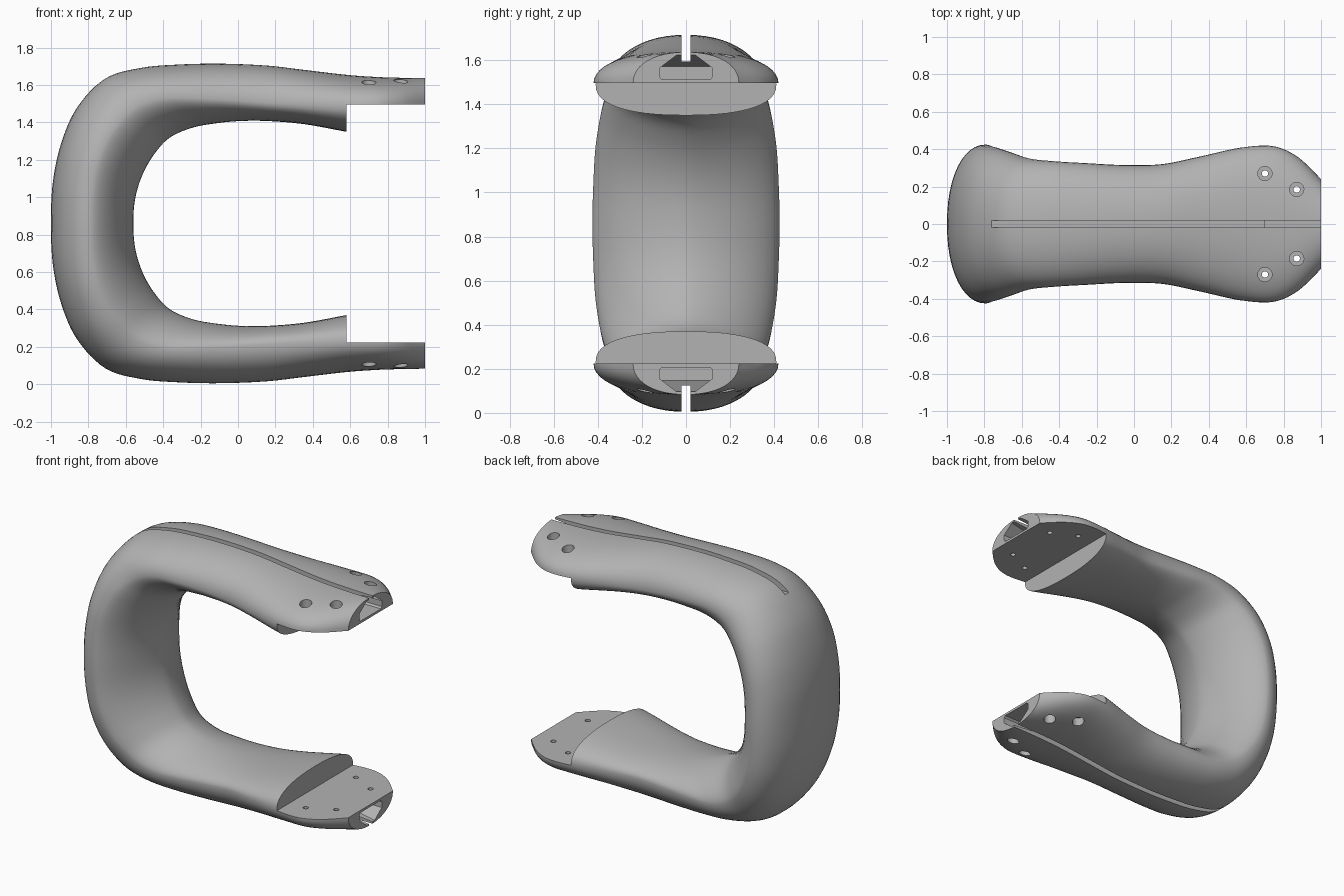
import bpy, bmesh, math
from mathutils import Matrix, Vector

cube = bpy.data.objects.get("Cube")
if cube:
    bpy.data.objects.remove(cube, do_unlink=True)

MID = 0.86          # height of the mirror plane between the two arms
STEPS = 6           # rings between two stations
QUARTER = 12        # section points per quarter

# Upper half of the sweep: outer x z, widest x z, inner x z, half width
STATIONS = [
    (-1.0, 0, -.79, 0, -.56, 0, .425),
    (-.99, .22, -.78, .19, -.55, .13, .42),
    (-.945, .43, -.745, .35, -.515, .25, .41),
    (-.86, .62, -.67, .5, -.455, .36, .385),
    (-.71, .775, -.56, .61, -.37, .455, .35),
    (-.52, .832, -.42, .665, -.25, .51, .335),
    (-.32, .85, -.25, .67, -.12, .535, .325),
    (-.1, .855, -.05, .66, .02, .548, .315),
    (.15, .845, .15, .645, .17, .547, .32),
    (.35, .822, .35, .637, .36, .53, .36),
    (.58, .795, .58, .63, .58, .49, .41),
    (.75, .783, .75, .637, .75, .46, .415),
    (.88, .779, .88, .637, .88, .45, .355),
    (1.0, .777, 1.0, .637, 1.0, .45, .24),
]


def catmull(a, b, c, d, t):
    return [0.5 * (2 * q + (r - p) * t + (2 * p - 5 * q + 4 * r - s) * t * t
                   + (3 * q - p - 3 * r + s) * t ** 3)
            for p, q, r, s in zip(a, b, c, d)]


def power(value, exponent):
    return math.copysign(abs(value) ** exponent, value) if abs(value) > 1e-6 else 0.0


def section(ring):
    """Closed cross-section: round outside, flatter wedge inside."""
    ox, oz, wx, wz, ix, iz, width = ring
    outer, widest, inner = Vector((ox, 0, oz)), Vector((wx, 0, wz)), Vector((ix, 0, iz))
    blend = min(1, max(0, (ix + 0.4) / 0.8))
    points = []
    for k in range(4 * QUARTER):
        angle = math.pi / 2 * k / QUARTER
        outside = math.sin(angle) >= 0
        n = 2.15 if outside else 1.6 + 0.8 * blend
        side = power(math.cos(angle), 2 / n) * width
        depth = abs(power(math.sin(angle), 2 / n))
        p = widest + ((outer if outside else inner) - widest) * depth
        points.append((p.x, side, p.z + MID))
    return points


def finish(bm, name):
    bmesh.ops.recalc_face_normals(bm, faces=bm.faces)
    mesh = bpy.data.meshes.new(name)
    bm.to_mesh(mesh)
    bm.free()
    obj = bpy.data.objects.new(name, mesh)
    bpy.context.collection.objects.link(obj)
    return obj


def loft(bm, rings):
    """Skin a list of equal point rings and cap both ends."""
    rows = [[bm.verts.new(p) for p in ring] for ring in rings]
    for a, b in zip(rows, rows[1:]):
        for k in range(len(a)):
            j = (k + 1) % len(a)
            bm.faces.new((a[k], a[j], b[j], b[k]))
    bm.faces.new(rows[0])
    bm.faces.new(rows[-1])


def box(bm, x, y, z):
    loft(bm, [[(px, y[0], z[0]), (px, y[1], z[0]), (px, y[1], z[1]), (px, y[0], z[1])]
              for px in x])


def mirrored_z(points):
    return [(x, y, 2 * MID - z) for x, y, z in points]


# Clamp body, swept from the lower tip round the back to the upper tip
lower = [(a, -b, c, -d, e, -f, w) for a, b, c, d, e, f, w in reversed(STATIONS[1:])]
path = lower + STATIONS
rings = []
for i in range(len(path) - 1):
    before, after = path[max(i - 1, 0)], path[min(i + 2, len(path) - 1)]
    rings += [catmull(before, path[i], path[i + 1], after, s / STEPS) for s in range(STEPS)]
rings.append(path[-1])
bm = bmesh.new()
loft(bm, [section(r) for r in rings])
body = finish(bm, "clamp_body")

cutters = []

# Step at the arm tips and the long centre grooves
bm = bmesh.new()
box(bm, (.58, 1.2), (-.6, .6), (.223, 1.497))
box(bm, (-.78, 1.2), (-.02, .02), (1.595, 1.9))
box(bm, (-.78, 1.2), (-.02, .02), (-.2, .125))
cutters.append(finish(bm, "groove_cutter"))

# Tapered pockets in the tips
bm = bmesh.new()
pocket = []
for x, roof, top in ((.45, .115, 1.572), (1.02, .04, 1.625)):
    half = [(.11, 1.513), (.12, 1.525), (.12, 1.565), (roof, top)]
    pocket.append([(x, y, z) for y, z in half] + [(x, -y, z) for y, z in reversed(half)])
loft(bm, pocket)
loft(bm, [mirrored_z(r) for r in pocket])
cutters.append(finish(bm, "pocket_cutter"))


def drill(name, radius, low, high):
    bm = bmesh.new()
    for x, y in ((.7, .27), (.87, .185)):
        for side in (-1, 1):
            for sign in (-1, 1):
                z = MID + sign * ((low + high) / 2 - MID)
                bmesh.ops.create_cone(bm, cap_ends=True, segments=32, radius1=radius,
                                      radius2=radius, depth=high - low,
                                      matrix=Matrix.Translation((x, y * side, z)))
    cutters.append(finish(bm, name))


# Screw holes with wide seats on the outside
drill("screw_seat_cutter", .038, 1.565, 1.8)
drill("screw_hole_cutter", .017, 1.4, 1.7)

for cutter in cutters:
    mod = body.modifiers.new(cutter.name, 'BOOLEAN')
    mod.operation = 'DIFFERENCE'
    mod.solver = 'EXACT'
    mod.object = cutter
    cutter.hide_render = True

# Bake the cuts and drop the cutters
bpy.context.view_layer.update()
graph = bpy.context.evaluated_depsgraph_get()
baked = bpy.data.meshes.new_from_object(body.evaluated_get(graph))
body.modifiers.clear()
body.data = baked
for cutter in cutters:
    bpy.data.objects.remove(cutter, do_unlink=True)

# Plain grey material
grey = bpy.data.materials.new("plain_grey")
grey.use_nodes = True
colour = (.45, .45, .45, 1)
grey.diffuse_color = colour
grey.node_tree.nodes["Principled BSDF"].inputs["Base Color"].default_value = colour
body.data.materials.clear()
body.data.materials.append(grey)

for obj in bpy.context.selected_objects:
    obj.select_set(False)
body.select_set(True)
bpy.context.view_layer.objects.active = body
bpy.ops.object.shade_smooth_by_angle(angle=math.radians(35))
